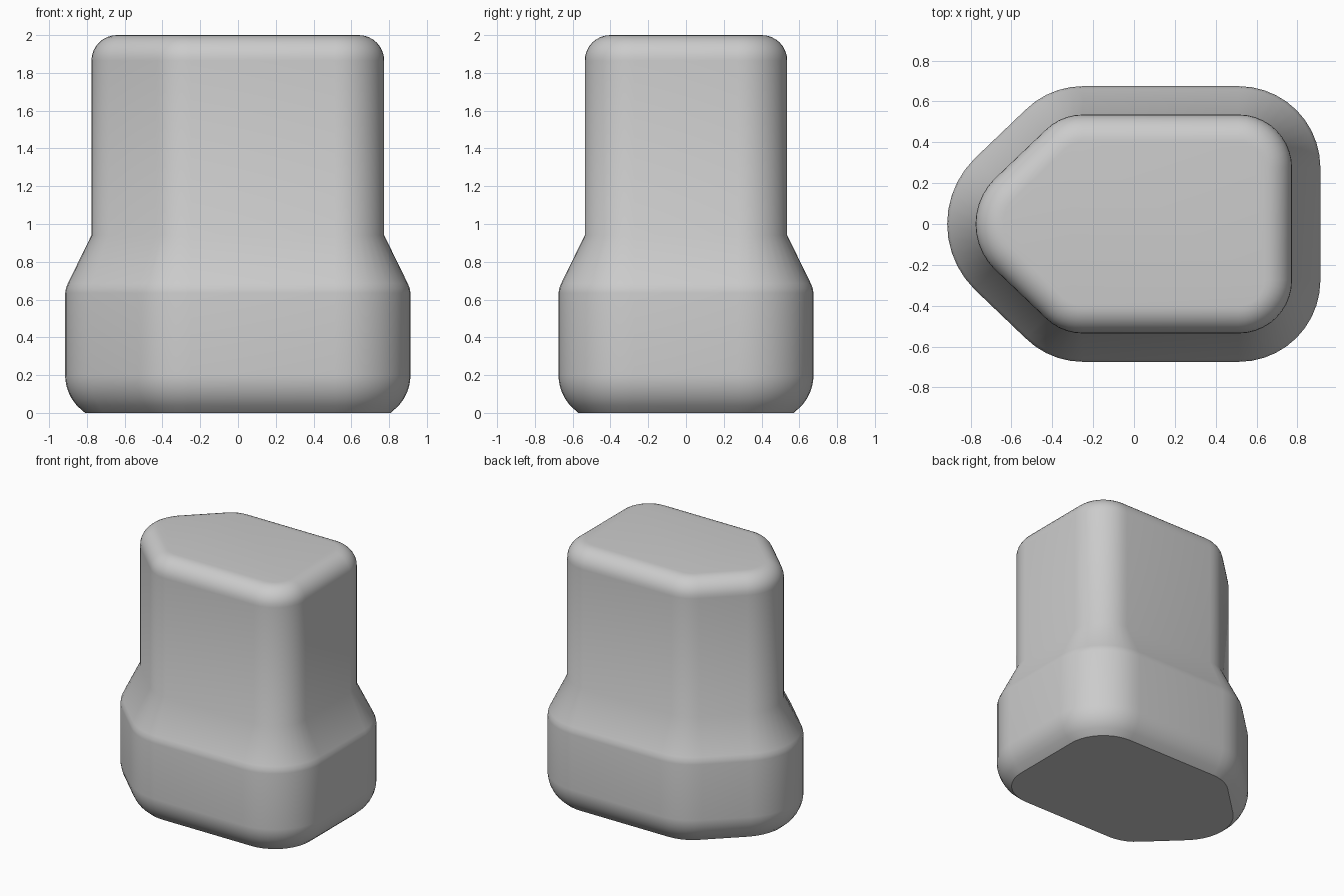
import bpy
import bmesh
from math import cos, sin, radians, sqrt

cube = bpy.data.objects.get("Cube")
if cube:
    bpy.data.objects.remove(cube, do_unlink=True)

# One flat grey
grey = bpy.data.materials.new("plain grey")
grey.use_nodes = True
colour = (0.6, 0.6, 0.6, 1)
grey.diffuse_color = colour
grey.node_tree.nodes["Principled BSDF"].inputs["Base Color"].default_value = colour

# Rounded five-sided outline: centre x, y, radius, start and end angle of each corner
CORNERS = [
    (0.513, -0.275, 0.4, -90, 0),
    (0.513, 0.275, 0.4, 0, 90),
    (-0.25, 0.275, 0.4, 90, 135),
    (-0.465, 0, 0.45, 135, 225),
    (-0.25, -0.275, 0.4, 225, 270),
]


def outline(inset):
    """Plan outline moved inward by inset."""
    points = []
    for cx, cy, radius, start, end in CORNERS:
        steps = (end - start) // 9
        for i in range(steps + 1):
            a = radians(start + (end - start) * i / steps)
            points.append((cx + (radius - inset) * cos(a), cy + (radius - inset) * sin(a)))
    return points


# Side profile as (inset, height): curved foot, wall, shoulder, neck, rounded top
FOOT, FOOT_H, NECK, TOP = 0.243, 0.2, 0.139, 0.135
profile = []
for i in range(9):
    z = FOOT_H * sin(radians(90) * i / 8)
    profile.append((FOOT - sqrt(FOOT ** 2 - (FOOT_H - z) ** 2), z))
profile += [(0, 0.635), (0.004, 0.66), (0.014, 0.685), (NECK, 0.94)]
for i in range(9):
    a = radians(90) * i / 8
    profile.append((NECK + TOP * (1 - cos(a)), 2 - TOP + TOP * sin(a)))

# Skin the outline up the profile and cap both ends
bm = bmesh.new()
rings = [[bm.verts.new((x, y, z)) for x, y in outline(inset)] for inset, z in profile]
for low, high in zip(rings, rings[1:]):
    for i in range(len(low)):
        j = (i + 1) % len(low)
        bm.faces.new((low[i], low[j], high[j], high[i]))
bm.faces.new(rings[0][::-1])
bm.faces.new(rings[-1])

mesh = bpy.data.meshes.new("stepped_body")
bm.to_mesh(mesh)
bm.free()
mesh.materials.append(grey)
body = bpy.data.objects.new("stepped_body", mesh)
bpy.context.collection.objects.link(body)
bpy.context.view_layer.objects.active = body
body.select_set(True)
bpy.ops.object.shade_smooth_by_angle(angle=radians(32))
